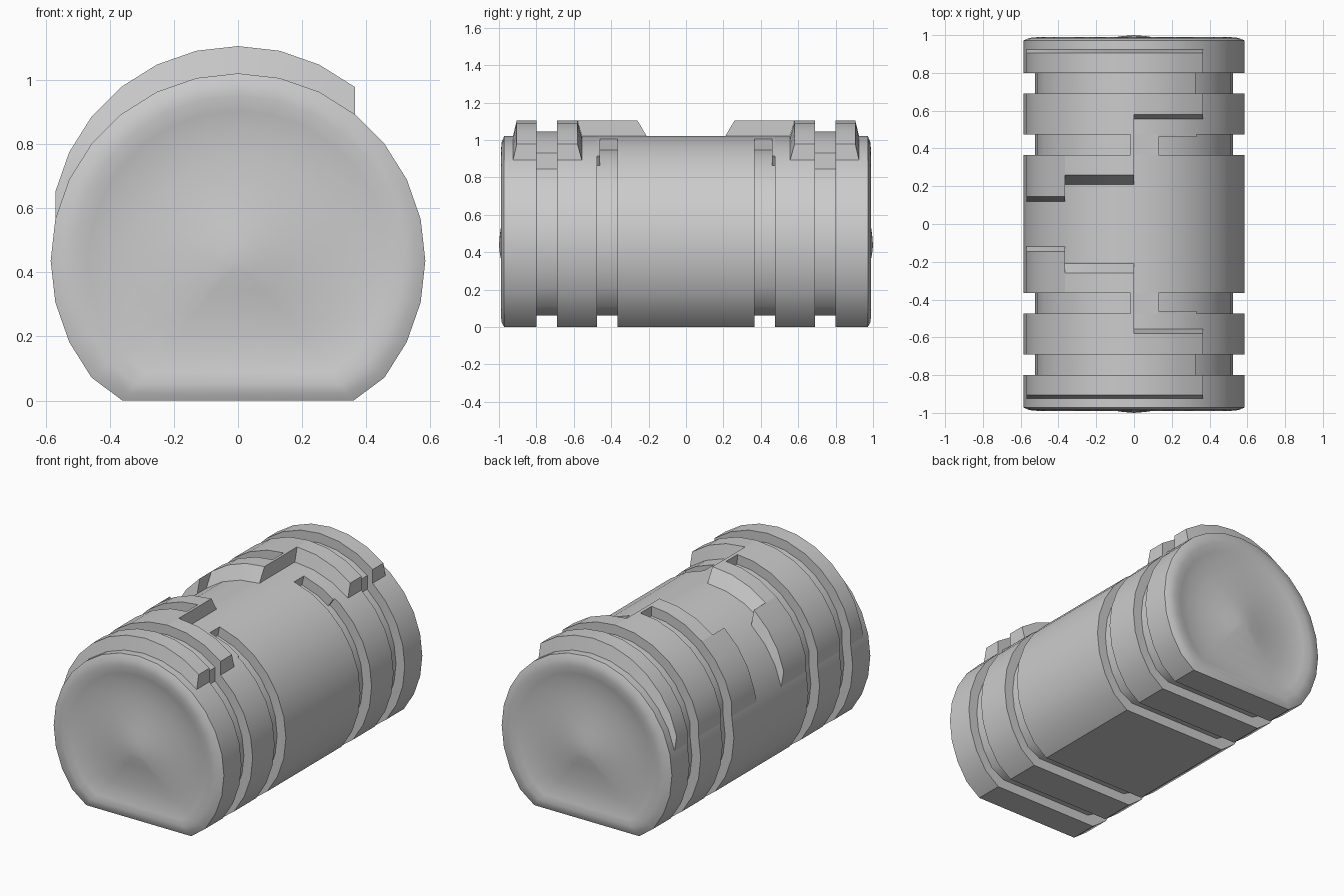
import bpy, bmesh, math

cube = bpy.data.objects.get("Cube")
if cube:
    bpy.data.objects.remove(cube, do_unlink=True)

SIDES = 28
R, FLOOR_R = 0.584, 0.524      # shell and groove radii
CZ = 0.436                     # barrel axis height
LIFT = 0.085                   # armour plates are the shell raised by this

grey = bpy.data.materials.new("grey")
grey.use_nodes = True
grey.diffuse_color = (0.6, 0.6, 0.6, 1)
grey.node_tree.nodes["Principled BSDF"].inputs["Base Color"].default_value = (0.6, 0.6, 0.6, 1)


def finish(name, bm):
    bmesh.ops.recalc_face_normals(bm, faces=bm.faces)
    mesh = bpy.data.meshes.new(name)
    bm.to_mesh(mesh)
    bm.free()
    mesh.materials.append(grey)
    ob = bpy.data.objects.new(name, mesh)
    bpy.context.collection.objects.link(ob)
    bpy.ops.object.select_all(action='DESELECT')
    ob.select_set(True)
    bpy.context.view_layer.objects.active = ob
    bpy.ops.object.shade_smooth_by_angle(angle=math.radians(30))
    return ob


def rim(i, r):
    """Point on the faceted rim; i counts sides up from +x and may be fractional."""
    k = math.floor(i)
    f = i - k
    a, b = (math.tau * n / SIDES for n in (k, k + 1))
    return (r * ((1 - f) * math.cos(a) + f * math.cos(b)),
            CZ + r * ((1 - f) * math.sin(a) + f * math.sin(b)))


def section(r, flat_x, flat_z):
    """Round section with a flat foot."""
    return [(flat_x, flat_z)] + [rim(i, r) for i in range(-3, 18)] + [(-flat_x, flat_z)]


SHELL = section(R, 0.36, 0)
GROOVE = section(FLOOR_R, 0.32, 0.06)


def scaled(s):
    return [(x * s, CZ + (z - CZ) * s) for x, z in SHELL]


# Barrel: sections strung along y, with ring grooves and dished ends
half = [(0.365, SHELL), (0.365, GROOVE), (0.475, GROOVE), (0.475, SHELL),
        (0.69, SHELL), (0.69, GROOVE), (0.80, GROOVE), (0.80, SHELL), (0.972, SHELL)]
half += [(y, scaled(s)) for s, y in ((0.95, 0.985), (0.88, 0.989), (0.80, 0.979), (0.70, 0.969),
                                     (0.55, 0.967), (0.38, 0.972), (0.22, 0.985), (0.1, 0.995))]
stations = [(-y, s) for y, s in reversed(half)] + half
bm = bmesh.new()
rings = [[bm.verts.new((x, y, z)) for x, z in sec] for y, sec in stations]
n = len(SHELL)
for a, b in zip(rings, rings[1:]):
    for i in range(n):
        j = (i + 1) % n
        bm.faces.new((a[i], a[j], b[j], b[i]))
for ring, y in ((rings[0], -1), (rings[-1], 1)):
    tip = bm.verts.new((0, y, CZ))
    for i in range(n):
        bm.faces.new((ring[i], ring[(i + 1) % n], tip))
finish("barrel", bm)


def slab(bm, side, i0, i1, inner, outer, r=R, lift=LIFT, base_r=None):
    """Curved slab on the barrel; inner and outer are (base y, top y)."""
    steps = [i0] + [i for i in range(math.floor(i0) + 1, math.ceil(i1))] + [i1]
    cols = []
    for i in steps:
        xb, zb = rim(i, base_r or r)
        xt, zt = rim(i, r)
        cols.append([bm.verts.new(p) for p in (
            (xb, side * inner[0], zb), (xt, side * inner[1], zt + lift),
            (xt, side * outer[1], zt + lift), (xb, side * outer[0], zb))])
    for a, b in zip(cols, cols[1:]):
        for k in range(4):
            bm.faces.new((a[k], a[(k + 1) % 4], b[(k + 1) % 4], b[k]))
    bm.faces.new(cols[0])
    bm.faces.new(cols[-1][::-1])


def at(y):
    return (y, y)


for side, label in ((-1, "front"), (1, "back")):
    # Stepped armour plate, crossed by the grooves
    bm = bmesh.new()
    slab(bm, side, 4, 13, at(0.80), (0.925, 0.905))
    slab(bm, side, 4, 13, at(0.69), at(0.80), r=FLOOR_R)
    slab(bm, side, 4, 7, (0.557, 0.58), at(0.69))
    slab(bm, side, 7, 13, at(0.475), at(0.69))
    slab(bm, side, 7.15, 13, at(0.365), at(0.475), r=FLOOR_R)
    slab(bm, side, 7, 7.15, at(0.365), at(0.475), base_r=FLOOR_R)
    slab(bm, side, 7, 10, (0.21, 0.26), at(0.365))
    slab(bm, side, 10, 13, (0.12, 0.145), at(0.365))
    finish(label + "_plate", bm)

    # Bridge closing the inner groove beside the plate
    bm = bmesh.new()
    slab(bm, side, 6, 7, at(0.365), at(0.475), lift=0, base_r=FLOOR_R)
    # Narrow shoulder at the groove's start
    slab(bm, side, 4.3, 6, at(0.46), at(0.475), lift=0, base_r=FLOOR_R)
    finish(label + "_groove_bridge", bm)
